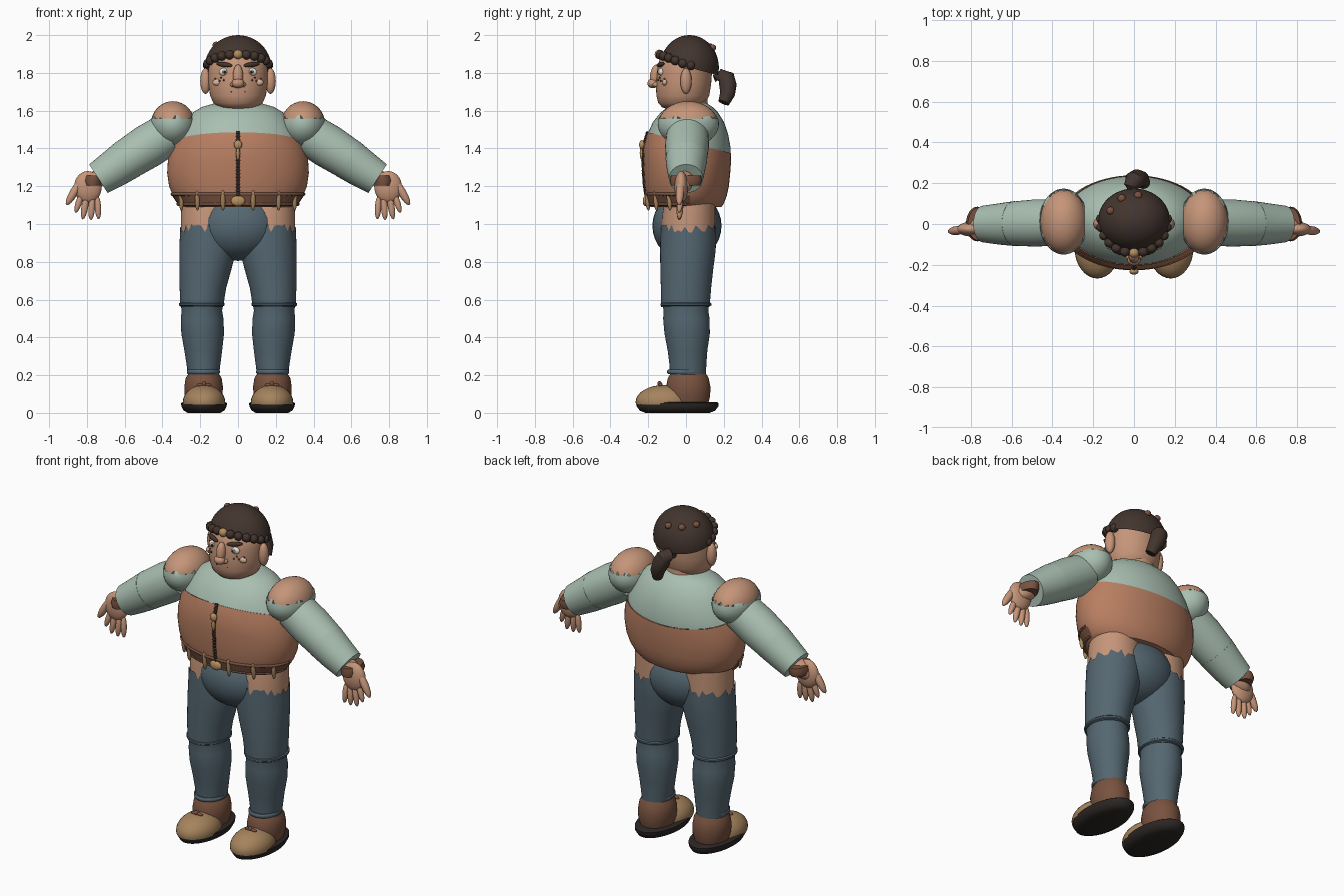
import bpy, bmesh, math, random
from mathutils import Vector, Matrix

if "Cube" in bpy.data.objects:
    bpy.data.objects.remove(bpy.data.objects["Cube"])
random.seed(4)


def mat(name, r, g, b):
    m = bpy.data.materials.new(name)
    m.diffuse_color = (r, g, b, 1)
    m.use_nodes = True
    m.node_tree.nodes["Principled BSDF"].inputs["Base Color"].default_value = m.diffuse_color
    return m


SKIN = mat("skin", .56, .30, .19)
GREEN = mat("shirt_green", .40, .52, .44)
VEST = mat("vest_orange", .48, .21, .12)
BLUE = mat("trouser_blue", .09, .135, .165)
HAIR = mat("hair_brown", .055, .035, .027)
TAN = mat("tan", .38, .23, .11)
BROWN = mat("leather", .19, .085, .05)
DARK = mat("dark", .025, .02, .018)
GOLD = mat("brass", .48, .28, .11)
WHITE = mat("white", .8, .75, .65)
BLUSH = mat("blush", .68, .45, .33)


def finish(name, bm, material, mirror=False, cuts=()):
    for co, no in cuts:
        bmesh.ops.bisect_plane(bm, geom=bm.verts[:] + bm.edges[:] + bm.faces[:],
                               plane_co=co, plane_no=no, clear_outer=True)
    bmesh.ops.recalc_face_normals(bm, faces=bm.faces[:])
    me = bpy.data.meshes.new(name)
    bm.to_mesh(me)
    bm.free()
    for p in me.polygons:
        p.use_smooth = True
    me.set_sharp_from_angle(angle=math.radians(45))
    me.materials.append(material)
    ob = bpy.data.objects.new(name, me)
    bpy.context.collection.objects.link(ob)
    if mirror:
        ob.modifiers.new("mirror", "MIRROR").use_mirror_merge = False
    return ob


def skin_rings(bm, rings, caps=(True, True)):
    n = len(rings[0])
    vs = [[bm.verts.new(p) for p in r] for r in rings]
    for a, b in zip(vs, vs[1:]):
        for i in range(n):
            j = (i + 1) % n
            bm.faces.new((a[i], a[j], b[j], b[i]))
    if caps[0]:
        bm.faces.new(vs[0][::-1])
    if caps[1]:
        bm.faces.new(vs[-1])


def loft(name, rows, material, mirror=False, cuts=(), jag=0, n=48, grow=0, caps=(True, True)):
    """Stack of horizontal ellipses: (z, cx, cy, rx, ry)."""
    rings = []
    for k, (z, cx, cy, rx, ry) in enumerate(rows):
        j = jag if k == len(rows) - 1 else 0
        rings.append([(cx + (rx + grow) * math.cos(2 * math.pi * i / n),
                       cy + (ry + grow) * math.sin(2 * math.pi * i / n),
                       z - j * random.random()) for i in range(n)])
    bm = bmesh.new()
    skin_rings(bm, rings, (caps[0], caps[1] and not jag))
    return finish(name, bm, material, mirror, cuts)


def tube(name, path, material, mirror=False, n=24):
    """Round tube through (x, y, z, radius) points."""
    pts = [Vector(p[:3]) for p in path]
    rings = []
    for i, p in enumerate(pts):
        t = (pts[min(i + 1, len(pts) - 1)] - pts[max(i - 1, 0)]).normalized()
        u = t.cross(Vector((.13, 1, .07))).normalized()
        v = t.cross(u)
        rings.append([p + path[i][3] * (u * math.cos(2 * math.pi * k / n) + v * math.sin(2 * math.pi * k / n))
                      for k in range(n)])
    bm = bmesh.new()
    skin_rings(bm, rings)
    return finish(name, bm, material, mirror)


def ball(name, c, r, material, mirror=False, cuts=(), rot=None, n=32):
    bm = bmesh.new()
    m = Matrix.Translation(c) @ (rot or Matrix()) @ Matrix.Diagonal((*r, 1))
    bmesh.ops.create_uvsphere(bm, u_segments=n, v_segments=n // 2, radius=1, matrix=m)
    return finish(name, bm, material, mirror, cuts)


def capsule(name, p, q, r, material, mirror=False):
    p, q = Vector(p), Vector(q)
    rot = (q - p).to_track_quat('Z', 'Y').to_matrix().to_4x4()
    return ball(name, (p + q) / 2, (r, r, (q - p).length / 2), material, mirror, rot=rot, n=16)


# torso: shirt above and vest below a tilted hem
TORSO = [(1.09, 0, 0, .285, .185), (1.11, 0, 0, .315, .198), (1.15, 0, .003, .342, .21), (1.2, 0, .004, .362, .22),
         (1.27, 0, .005, .372, .226), (1.34, 0, .006, .368, .23), (1.41, 0, .007, .35, .228), (1.48, 0, .01, .318, .212),
         (1.54, 0, .013, .28, .188), (1.59, 0, .018, .24, .152), (1.62, 0, .022, .19, .118), (1.64, 0, .025, .12, .085)]
hem = Vector((0, 0, 1.435))
tilt = Vector((0, .25, 1))
loft("shirt_body", TORSO, GREEN, cuts=[(hem, -tilt)], n=64)
loft("vest", TORSO, VEST, cuts=[(hem, tilt)], grow=.003, n=64)
loft("neck", [(1.56, 0, .03, .11, .095), (1.64, 0, .03, .095, .085), (1.74, 0, .025, .095, .085)], SKIN)


def front_y(x, z):
    for a, b in zip(TORSO, TORSO[1:]):
        if a[0] <= z <= b[0]:
            t = (z - a[0]) / (b[0] - a[0])
            _, _, cy, rx, ry = [u + (v - u) * t for u, v in zip(a, b)]
            return cy - ry * math.sqrt(max(0, 1 - (x / rx) ** 2))
    return -.19


# zip, teeth and pull
zs = [1.13 + .036 * i for i in range(11)]
tube("zip", [(0, front_y(0, z) - .003, z, .009) for z in zs], DARK, n=10)
for i in range(20):
    z = 1.14 + i * .018
    ball("zip_tooth", (0, front_y(0, z) - .008, z), (.013, .006, .004), BROWN, n=8)
ball("zip_pull", (0, front_y(0, 1.42) - .015, 1.42), (.022, .015, .024), GOLD)
capsule("zip_tag", (0, -.235, 1.41), (0, -.235, 1.34), .01, GOLD)

# belt across the front with cords, loops and buckle
loft("belt", [(1.105, 0, 0, .312, .196), (1.15, 0, .003, .342, .21)], BROWN, grow=.007,
     cuts=[((0, .02, 0), (0, 1, 0))], caps=(False, False))
for z, rx, ry in ((1.105, .317, .2), (1.158, .348, .214)):
    tube("belt_cord", [(rx * math.sin(math.radians(a)), .003 - ry * math.cos(math.radians(a)), z, .009)
                       for a in range(-90, 91, 6)], BROWN, n=10)
for x in (.08, .215, .3):
    y = front_y(x, 1.13) - .012
    capsule("belt_loop", (x, y + .01, 1.07), (x, y, 1.18), .013, TAN, True)
ball("buckle", (0, -.213, 1.122), (.038, .016, .028), GOLD)

# head
loft("head", [(1.607, 0, -.03, .06, .06), (1.617, 0, -.027, .098, .098), (1.64, 0, -.022, .13, .125),
              (1.68, 0, -.017, .148, .14), (1.74, 0, -.013, .156, .146), (1.81, 0, -.008, .158, .146),
              (1.87, 0, 0, .15, .14), (1.92, 0, .01, .11, .11)], SKIN)
ball("ear", (.172, .0, 1.757), (.028, .03, .068), SKIN, True)
capsule("nose_bridge", (0, -.155, 1.845), (0, -.172, 1.725), .027, SKIN)
ball("nose_tip", (0, -.175, 1.745), (.033, .029, .026), SKIN)
ball("nostril_wing", (.026, -.16, 1.738), (.016, .018, .014), SKIN, True, n=16)
ball("eye", (.073, -.13, 1.805), (.028, .016, .021), WHITE, True)
ball("iris", (.07, -.144, 1.805), (.012, .006, .013), GREEN, True, n=16)
ball("pupil", (.07, -.149, 1.805), (.006, .004, .007), DARK, True, n=12)
capsule("eyebrow", (.03, -.152, 1.838), (.115, -.118, 1.85), .013, HAIR, True)
ball("cheek", (.108, -.112, 1.75), (.027, .014, .018), BLUSH, True)
for x, z in ((.075, 1.762), (.09, 1.775), (.098, 1.758), (.12, 1.768), (.125, 1.75)):
    ball("freckle", (x, -.146 * math.sqrt(1 - (x / .156) ** 2) - .02, z), (.005, .005, .005), BROWN, True, n=8)
capsule("mouth", (-.035, -.15, 1.7), (.035, -.15, 1.7), .006, BROWN)
ball("mouth_corner", (.036, -.15, 1.7), (.006, .005, .006), DARK, True, n=8)

# hair cap, bead band, studs and ponytail
ball("hair_cap", (0, .018, 1.828), (.176, .156, .172), HAIR,
     cuts=[((0, 0, 1.832), (0, -.26, -1))], n=48)
for i in range(13):
    a = math.radians(-96 + 16 * i)
    ball("band_bead", (.162 * math.sin(a), .01 - .152 * math.cos(a), 1.84 + .058 * max(0, math.cos(a))),
         (.025, .024, .025), GOLD if i == 6 else HAIR, n=16)
for x, y in ((-.115, .065), (-.06, .125), (.02, .14)):
    z = 1.828 + .172 * math.sqrt(1 - (x / .176) ** 2 - ((y - .018) / .156) ** 2)
    ball("hair_stud", (x, y, z), (.02, .02, .018), BROWN, n=16)
tube("ponytail", [(-.02, .15, 1.772, .022), (-.015, .185, 1.785, .036), (0, .213, 1.77, .047), (.015, .222, 1.735, .046),
                  (.035, .22, 1.69, .04), (.05, .2, 1.642, .03)], HAIR)

# shoulders: bare top with torn sleeve below
C, R = (.345, .012, 1.53), (.116, .158, .12)
ball("bare_shoulder", C, R, SKIN, True)
rows = []
for d in range(-85, 24, 9):
    s, c = math.sin(math.radians(d)), math.cos(math.radians(d))
    rows.append((C[2] + s * (R[2] + .003), C[0], C[1], c * (R[0] + .004), c * (R[1] + .004)))
loft("torn_shoulder_sleeve", rows, GREEN, True, jag=.055)

# sleeves
tube("upper_sleeve", [(.375, .008, 1.475, .112), (.48, .005, 1.41, .116), (.595, .002, 1.337, .108)], GREEN, True, n=40)
tube("lower_sleeve", [(.585, .002, 1.343, .11), (.66, 0, 1.291, .101), (.739, 0, 1.24, .09)], GREEN, True, n=40)

# wrist cuffs and hands
loft("wrist_cuff", [(1.205, .768, -.002, .05, .078), (1.23, .768, 0, .056, .085), (1.256, .762, 0, .052, .08)],
     BROWN, True, n=24)
capsule("wrist", (.7, 0, 1.27), (.83, -.02, 1.18), .05, SKIN, True)
ball("palm", (.795, -.025, 1.195), (.073, .036, .085), SKIN, True)
for a, b, r in (((.745, 1.15), (.738, 1.025), .017), ((.77, 1.16), (.779, 1.02), .018),
                ((.8, 1.16), (.822, 1.025), .018), ((.825, 1.17), (.86, 1.06), .017),
                ((.83, 1.235), (.908, 1.1), .022)):
    capsule("finger", (a[0], -.028, a[1]), (b[0], -.036, b[1]), r, SKIN, True)

# hips and legs
ball("pelvis", (0, .005, .99), (.235, .183, .185), BLUE)
loft("bare_thigh", [(.85, .16, .01, .145, .142), (.95, .155, .012, .147, .142), (1.05, .154, .015, .148, .14),
                    (1.11, .155, .02, .143, .135)], SKIN, True)
loft("thigh_trouser", [(.56, .192, -.003, .113, .128), (.66, .186, 0, .123, .133), (.76, .173, .004, .138, .14),
                       (.86, .16, .01, .151, .147), (.93, .156, .012, .152, .148), (1.0, .155, .013, .152, .147)],
     BLUE, True, jag=.05)
loft("lower_trouser", [(.2, .183, .01, .082, .095), (.26, .183, .01, .09, .098), (.33, .184, .008, .1, .105),
                       (.42, .187, .006, .113, .12), (.5, .19, .002, .113, .123), (.54, .191, 0, .107, .118),
                       (.58, .192, -.002, .112, .124)], BLUE, True)
for z, cx, rx, ry, h in ((.575, .192, .12, .134, .01), (.218, .183, .088, .1, .012)):
    loft("trouser_band", [(z - h, cx, 0, rx - .006, ry - .006), (z - h / 2, cx, 0, rx, ry), (z + h / 2, cx, 0, rx, ry),
                          (z + h, cx, 0, rx - .006, ry - .006)], BLUE, True)

# shoes
loft("sole", [(0, .18, -.045, .085, .17), (.012, .18, -.045, .108, .2), (.035, .18, -.045, .12, .216),
              (.052, .18, -.045, .121, .217), (.058, .18, -.045, .112, .208)], DARK, True)
loft("boot_ankle", [(.05, .182, .01, .088, .108), (.09, .182, .012, .1, .116), (.14, .182, .012, .102, .117),
                    (.185, .182, .012, .095, .108), (.215, .182, .012, .075, .09)], BROWN, True)
ball("boot_toe", (.18, -.115, .058), (.112, .152, .09), TAN, True, cuts=[((0, 0, .045), (0, 0, -1))])
capsule("shoe_lace", (.14, -.135, .148), (.22, -.135, .148), .012, BROWN, True)
ball("lace_knot", (.18, -.14, .155), (.012, .012, .014), BROWN, True, n=12)
